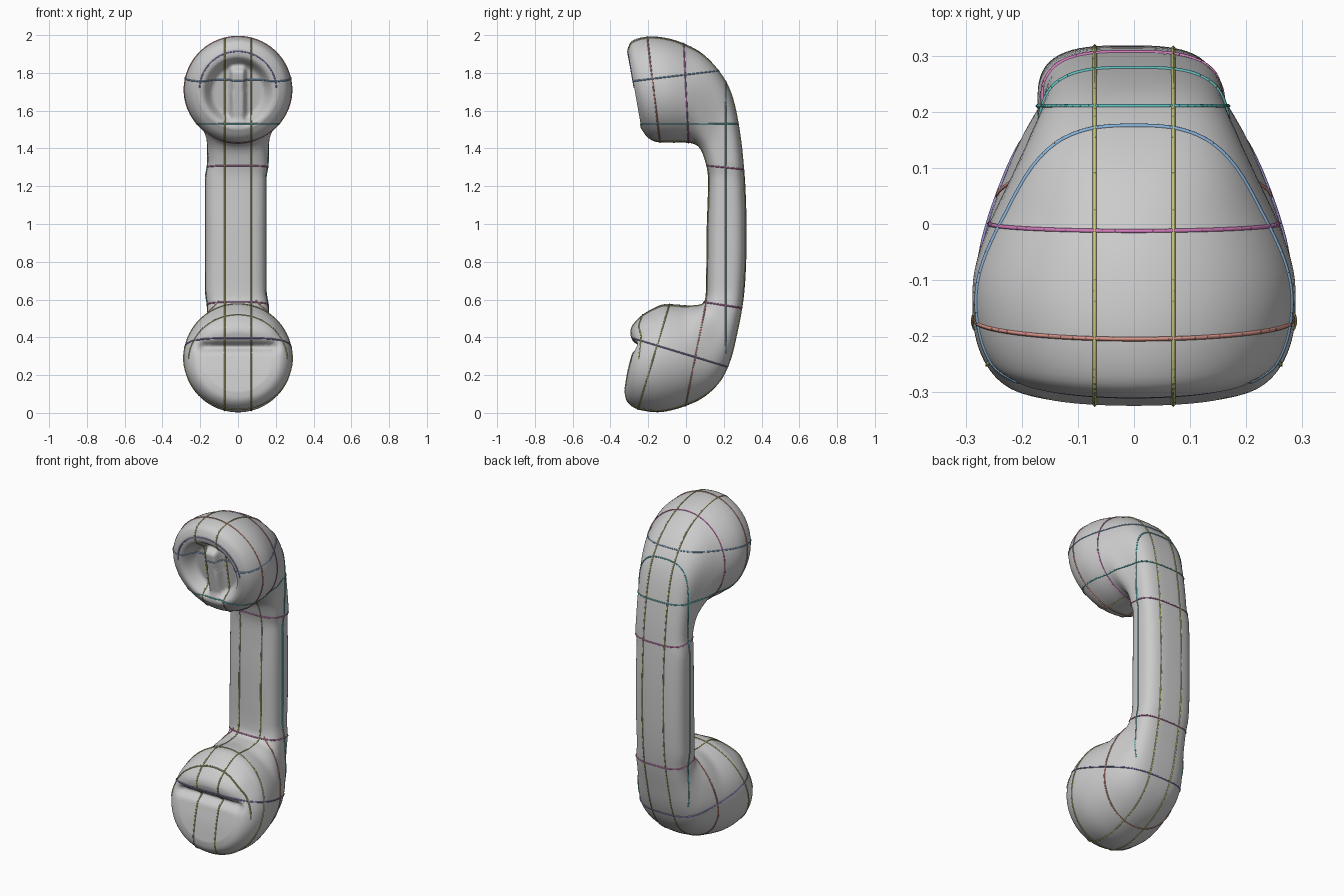
import bpy, bmesh, math
from mathutils import Vector

if "Cube" in bpy.data.objects:
    bpy.data.objects.remove(bpy.data.objects["Cube"])

SIDES, STEPS, CAP = 72, 5, 18

# Cross-sections: outer (y, z), inner (y, z), half width
earpiece = [
    (-.31, 1.925, -.235, 1.50, .215), (-.285, 1.97, -.205, 1.46, .255),
    (-.21, 1.992, -.16, 1.435, .281), (-.12, 1.988, -.08, 1.43, .287),
    (-.02, 1.96, 0, 1.43, .262), (.09, 1.90, .05, 1.42, .225),
    (.19, 1.79, .08, 1.39, .19), (.25, 1.66, .10, 1.34, .168)]
handle = [
    (.29, 1.45, .118, 1.26, .16), (.31, 1.23, .118, 1.15, .16),
    (.318, 1.0, .112, .98, .16), (.315, .77, .11, .8, .16),
    (.30, .58, .108, .65, .16)]
mouthpiece = [
    (.27, .42, .10, .595, .165), (.235, .28, .08, .575, .185),
    (.18, .165, .04, .57, .215), (.09, .08, 0, .57, .245),
    (-.02, .03, -.06, .575, .272), (-.13, .004, -.12, .575, .287),
    (-.22, .01, -.17, .555, .284), (-.28, .03, -.225, .52, .262),
    (-.315, .065, -.262, .47, .225), (-.324, .11, -.278, .43, .18)]


def smooth_path(pts):
    pts = [Vector(p) for p in pts]
    out = []
    for i in range(len(pts) - 1):
        a, b, c, d = pts[max(i - 1, 0)], pts[i], pts[i + 1], pts[min(i + 2, len(pts) - 1)]
        for k in range(STEPS):
            t = k / STEPS
            out.append((b * 2 + (c - a) * t + (a * 2 - b * 5 + c * 4 - d) * t * t
                        + (b * 3 - a - c * 3 + d) * t ** 3) * .5)
    return out + [pts[-1]]


def ramp(v, lo, hi):
    t = min(max((v - lo) / (hi - lo), 0), 1)
    return t * t * (3 - 2 * t)


def ring(s):
    outer, inner = Vector((0, s[0], s[1])), Vector((0, s[2], s[3]))
    mid = (outer + inner) / 2
    n = 2 + 1.1 * ramp(mid.y, 0, .2)
    pts = []
    for k in range(SIDES):
        a = math.tau * (k + .5) / SIDES
        c, d = math.cos(a), math.sin(a)
        p = mid + (outer - mid) * math.copysign(abs(d) ** (2 / n), d)
        p.x = s[4] * math.copysign(abs(c) ** (2 / n), c)
        p.x -= .012 * ramp(p.z, .55, .65) * (1 - ramp(p.z, 1.25, 1.32))
        pts.append(p)
    return pts, mid


def relief(p):
    """Push the recess, ridge and slot into the two front faces."""
    q = p.copy()
    if p.z > 1.4 and p.y < -.15:
        r = math.hypot(p.x, p.z - 1.70)
        ridge = 1 - .75 * (1 - ramp(abs(p.x), .025, .05)) * (1 - ramp(p.z, 1.80, 1.85))
        q.y += .07 * (1 - ramp(r, .13, .19)) * ridge
    elif p.z < .6 and p.y < -.17:
        side = 1 - ramp(abs(p.x), .17, .24)
        q.y += .04 * math.exp(-((p.z - .35) / .022) ** 2) * side
        q.y += .012 * math.exp(-((p.z - .33) / .08) ** 2) * side
        q.y -= .02 * math.exp(-((p.z - .45) / .06) ** 2) * side
    return q


# Handset body: one continuous loft closed by two relief faces
rings = [ring(s) for s in smooth_path(earpiece + handle + mouthpiece)]


def cap(pts, mid):
    return [[mid.lerp(p, k / CAP) for p in pts] for k in range(1, CAP)]


rows = cap(*rings[0]) + [r[0] for r in rings] + cap(*rings[-1])[::-1]
rows = [[relief(p) for p in row] for row in rows]
bm = bmesh.new()
grid = [[bm.verts.new(p) for p in row] for row in rows]
for a, b in zip(grid, grid[1:]):
    for k in range(SIDES):
        m = (k + 1) % SIDES
        bm.faces.new((a[k], a[m], b[m], b[k]))
for row, mid in ((grid[0], rings[0][1]), (grid[-1], rings[-1][1])):
    tip = bm.verts.new(relief(mid))
    for k in range(SIDES):
        bm.faces.new((row[k], row[(k + 1) % SIDES], tip))
bmesh.ops.recalc_face_normals(bm, faces=bm.faces)
mesh = bpy.data.meshes.new("handset_body")
bm.to_mesh(mesh)
body = bpy.data.objects.new("handset_body", mesh)
bpy.context.collection.objects.link(body)
for f in mesh.polygons:
    f.use_smooth = True

# Thin coloured seam lines
colours = {"teal": (.12, .5, .5), "olive": (.55, .55, .2), "purple": (.3, .25, .6),
           "magenta": (.65, .2, .5), "blue": (.25, .45, .7), "red": (.7, .3, .25)}
mats = {}
for name, c in colours.items():
    mats[name] = bpy.data.materials.new(name)
    mats[name].diffuse_color = (*c, 1)


def add_lines(name, colour, lines):
    cu = bpy.data.curves.new(name, 'CURVE')
    cu.dimensions = '3D'
    cu.bevel_depth = .004
    cu.bevel_resolution = 0
    for pts in lines:
        sp = cu.splines.new('POLY')
        sp.points.add(len(pts) - 1)
        for q, p in zip(sp.points, pts):
            q.co = (*p, 1)
    cu.materials.append(mats[colour])
    bpy.context.collection.objects.link(bpy.data.objects.new(name, cu))


def seam(name, colour, co, no, zlo=0, zhi=2):
    cut = bm.copy()
    res = bmesh.ops.bisect_plane(cut, geom=cut.verts[:] + cut.edges[:] + cut.faces[:],
                                 plane_co=co, plane_no=no)
    segs = [[v.co.copy() for v in e.verts] for e in res["geom_cut"]
            if isinstance(e, bmesh.types.BMEdge)]
    add_lines(name, colour, [s for s in segs if all(zlo <= p.z <= zhi for p in s)])
    cut.free()


seam("long_seam_left", "olive", (-.07, 0, 0), (1, 0, 0))
seam("long_seam_right", "olive", (.07, 0, 0), (1, 0, 0))
seam("side_seam", "teal", (0, .21, 0), (0, 1, 0), .3, 1.8)
seam("ear_ring_upper", "blue", (0, 0, 1.79), (0, -.12, 1), 1.6)
seam("ear_ring_lower", "teal", (0, 0, 1.53), (0, 0, 1), 1.4)
seam("handle_ring_upper", "magenta", (0, .2, 1.3), (0, .1, 1))
seam("handle_ring_lower", "magenta", (0, .2, .57), (0, .15, 1), .5)
seam("mouth_ring", "purple", (0, 0, .31), (0, .3, 1))
seam("ear_band_front", "red", (0, -.17, 1.7), (0, 1, .12), 1.4)
seam("ear_band_back", "magenta", (0, 0, 1.7), (0, 1, .05), 1.4)
seam("mouth_band_front", "olive", (0, -.17, .3), (0, 1, -.3), 0, .6)
seam("mouth_band_back", "red", (0, .05, .3), (0, 1, -.2), 0, .6)

# Arcs around the two front faces
half = SIDES // 2
add_lines("ear_face_arc", "purple", [rows[CAP - 2][:half]])
add_lines("mouth_face_arc", "olive", [rows[CAP - 2 + len(rings) - 2 * STEPS][half:]])
bm.free()

for m in bpy.data.materials:
    if m.users and not m.is_grease_pencil:
        m.use_nodes = True
        m.node_tree.nodes["Principled BSDF"].inputs["Base Color"].default_value = m.diffuse_color
